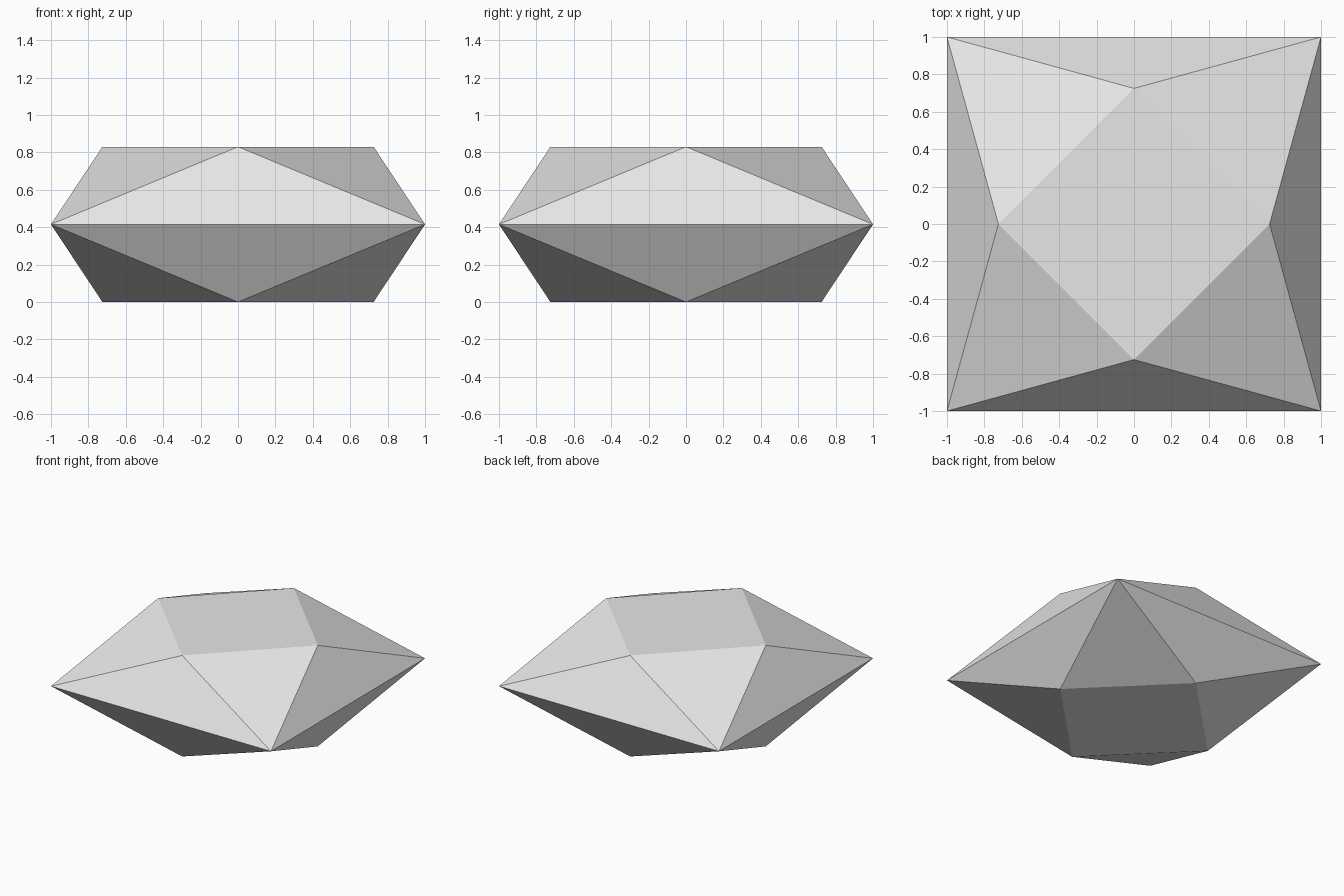
import bpy
import bmesh
from math import cos, sin, pi, sqrt

if "Cube" in bpy.data.objects:
    bpy.data.objects.remove(bpy.data.objects["Cube"], do_unlink=True)

HEIGHT = 0.83
TABLE_RADIUS = 0.725
GIRDLE_RADIUS = sqrt(2)

# Single pale grey material
grey = bpy.data.materials.new("pale_grey")
grey.use_nodes = True
colour = (0.8, 0.8, 0.8, 1.0)
grey.diffuse_color = colour
grey.node_tree.nodes["Principled BSDF"].inputs["Base Color"].default_value = colour

bm = bmesh.new()


def ring(radius, z, turn):
    """Four vertices around the z axis."""
    return [bm.verts.new((radius * cos(turn + i * pi / 2),
                          radius * sin(turn + i * pi / 2), z)) for i in range(4)]


# Square girdle between two flat diamond tables
girdle = ring(GIRDLE_RADIUS, HEIGHT / 2, pi / 4)
for z in (0, HEIGHT):
    table = ring(TABLE_RADIUS, z, 0)
    bm.faces.new(table)
    for i in range(4):
        j = (i + 1) % 4
        # Shallow corner facet, then steep side facet
        bm.faces.new((table[i], table[j], girdle[i]))
        bm.faces.new((girdle[i], girdle[j], table[j]))

bmesh.ops.recalc_face_normals(bm, faces=bm.faces)
mesh = bpy.data.meshes.new("faceted_gem")
bm.to_mesh(mesh)
bm.free()
mesh.materials.append(grey)
gem = bpy.data.objects.new("faceted_gem", mesh)
bpy.context.collection.objects.link(gem)
